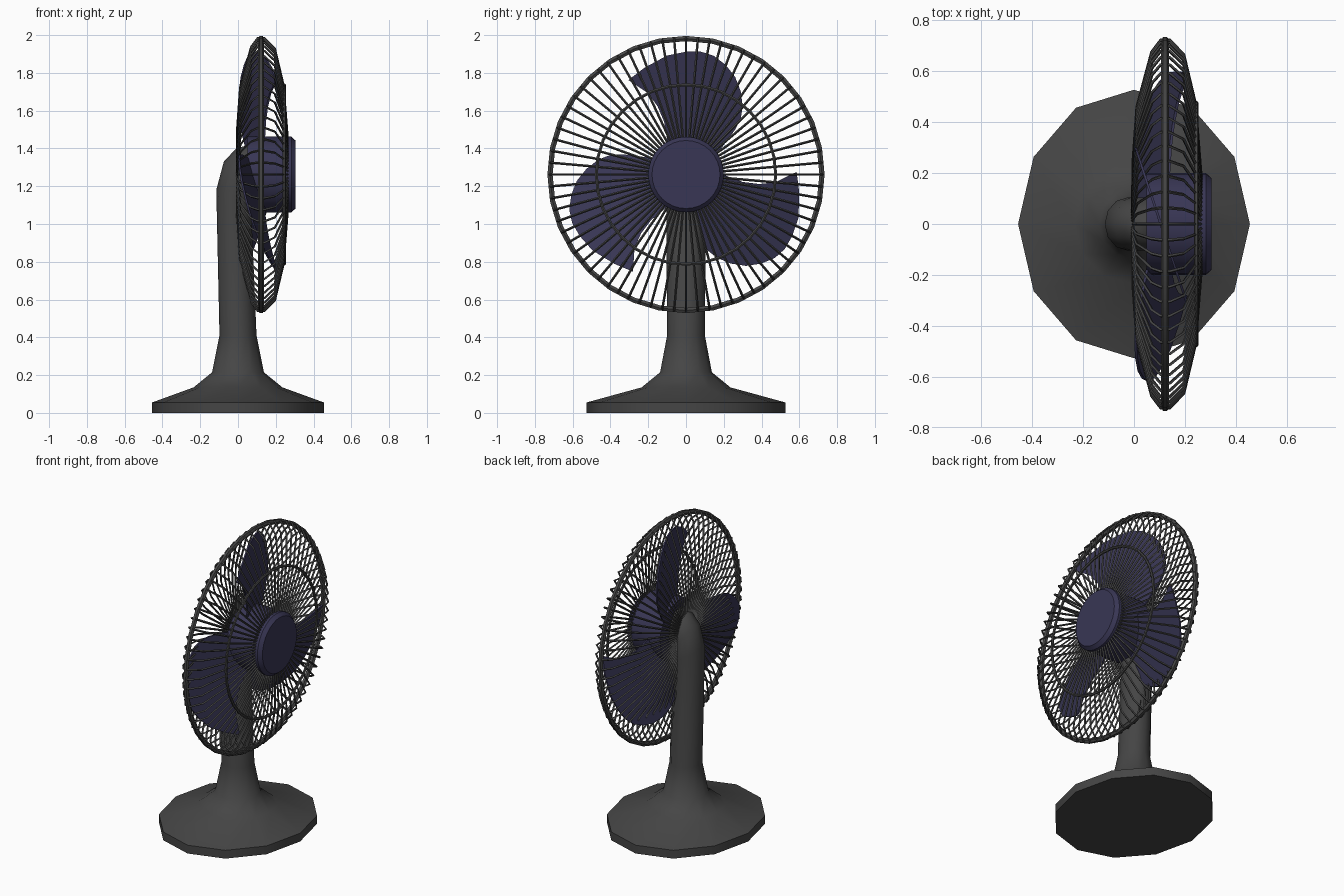
import bpy, bmesh, math
from mathutils import Matrix, Vector

if "Cube" in bpy.data.objects:
    bpy.data.objects.remove(bpy.data.objects["Cube"])

HUB_Z = 1.262


def material(name, rgb):
    m = bpy.data.materials.new(name)
    m.diffuse_color = (*rgb, 1)
    m.use_nodes = True
    m.node_tree.nodes["Principled BSDF"].inputs["Base Color"].default_value = m.diffuse_color
    return m


grey = material("dark_grey", (0.06, 0.06, 0.06))
navy = material("navy", (0.04, 0.037, 0.09))


def finish(ob, mat, angle=None):
    ob.data.materials.append(mat)
    bpy.ops.object.select_all(action='DESELECT')
    ob.select_set(True)
    bpy.context.view_layer.objects.active = ob
    if ob.type == 'CURVE':
        bpy.ops.object.convert(target='MESH')
    if angle:
        bpy.ops.object.shade_smooth_by_angle(angle=math.radians(angle))


def loft(name, rings, mat, angle):
    """Skin a list of closed point rings and cap both ends."""
    bm = bmesh.new()
    vs = [[bm.verts.new(p) for p in r] for r in rings]
    n = len(vs[0])
    for a, b in zip(vs, vs[1:]):
        for i in range(n):
            bm.faces.new((a[i], a[(i + 1) % n], b[(i + 1) % n], b[i]))
    bm.faces.new(vs[0])
    bm.faces.new(vs[-1])
    bmesh.ops.recalc_face_normals(bm, faces=bm.faces)
    me = bpy.data.meshes.new(name)
    bm.to_mesh(me)
    ob = bpy.data.objects.new(name, me)
    bpy.context.collection.objects.link(ob)
    finish(ob, mat, angle)
    return ob


def tubes(name, paths, radius, cyclic, res):
    """Round wires along polylines."""
    cu = bpy.data.curves.new(name, 'CURVE')
    cu.dimensions = '3D'
    cu.bevel_depth, cu.bevel_resolution = radius, res
    cu.use_fill_caps = True
    for path in paths:
        s = cu.splines.new('POLY')
        s.points.add(len(path) - 1)
        for p, c in zip(s.points, path):
            p.co = (*c, 1)
        s.use_cyclic_u = cyclic
    ob = bpy.data.objects.new(name, cu)
    bpy.context.collection.objects.link(ob)
    finish(ob, grey, 50)


def polar(x, r, a):
    """Point around the fan axis, which runs along x."""
    return Vector((x, r * math.sin(a), HUB_Z + r * math.cos(a)))


def circle(x, r, n):
    return [polar(x, r, 2 * math.pi * i / n) for i in range(n)]


# Base, column and head: 12-sided rings given by back point, front point, y radius
sections = [
    (-.455, 0, .455, 0, .527), (-.455, .055, .455, .055, .527),
    (-.235, .135, .235, .135, .235), (-.137, .215, .137, .215, .137),
    (-.098, .41, .098, .41, .1), (-.115, 1.18, .07, 1.08, .105),
    (-.075, 1.33, .055, 1.10, .105), (-.01, 1.40, .055, 1.11, .105),
    (.06, 1.42, .06, 1.115, .105)]
rings = []
for bx, bz, fx, fz, ry in sections:
    ring = []
    for i in range(12):
        a = 2 * math.pi * i / 12
        c = (1 + math.cos(a)) / 2
        ring.append((bx + (fx - bx) * c, ry * math.sin(a), bz + (fz - bz) * c))
    rings.append(ring)
loft("base_and_column", rings, grey, 40)

# Blade hub and the cap in front of the cage
loft("blade_hub", [circle(.05, .2, 32), circle(.255, .2, 32)], navy, 30)
loft("front_cap", [circle(x, r, 32) for x, r in
                   ((.255, .2), (.282, .2), (.305, .18))], navy, 30)

# Three pitched blades from one outline (y, z from the hub centre)
outline = [(-.06, .1), (-.1, .185), (-.116, .28), (-.15, .36), (-.2, .43),
           (-.305, .5), (-.22, .565), (-.1, .63), (0, .65), (.08, .65),
           (.148, .628), (.21, .58), (.26, .517), (.29, .44), (.3, .36),
           (.29, .295), (.26, .237), (.18, .13), (.1, .06)]
for k in range(3):
    turn = Matrix.Rotation(2 * math.pi * k / 3, 3, 'X')
    faces = [[turn @ Vector((.105 - .33 * y + d, y, z)) + Vector((0, 0, HUB_Z))
              for y, z in outline] for d in (-.005, .005)]
    loft(f"blade_{k + 1}", faces, navy, 30)

# Cage: radial wires wrapping from back to front, with two hoops
profile = [(-.005, .1), (-.003, .25), (.012, .46), (.07, .675), (.105, .722),
           (.14, .722), (.195, .665), (.24, .475), (.262, .2), (.265, .15)]
N = 72
tubes("cage_wires", [[polar(x, r, 2 * math.pi * i / N) for x, r in profile]
                     for i in range(N)], .0065, False, 0)
tubes("outer_hoop", [circle(.122, .72, 32)], .016, True, 1)
tubes("inner_hoop", [circle(.244, .475, 32)], .009, True, 1)
